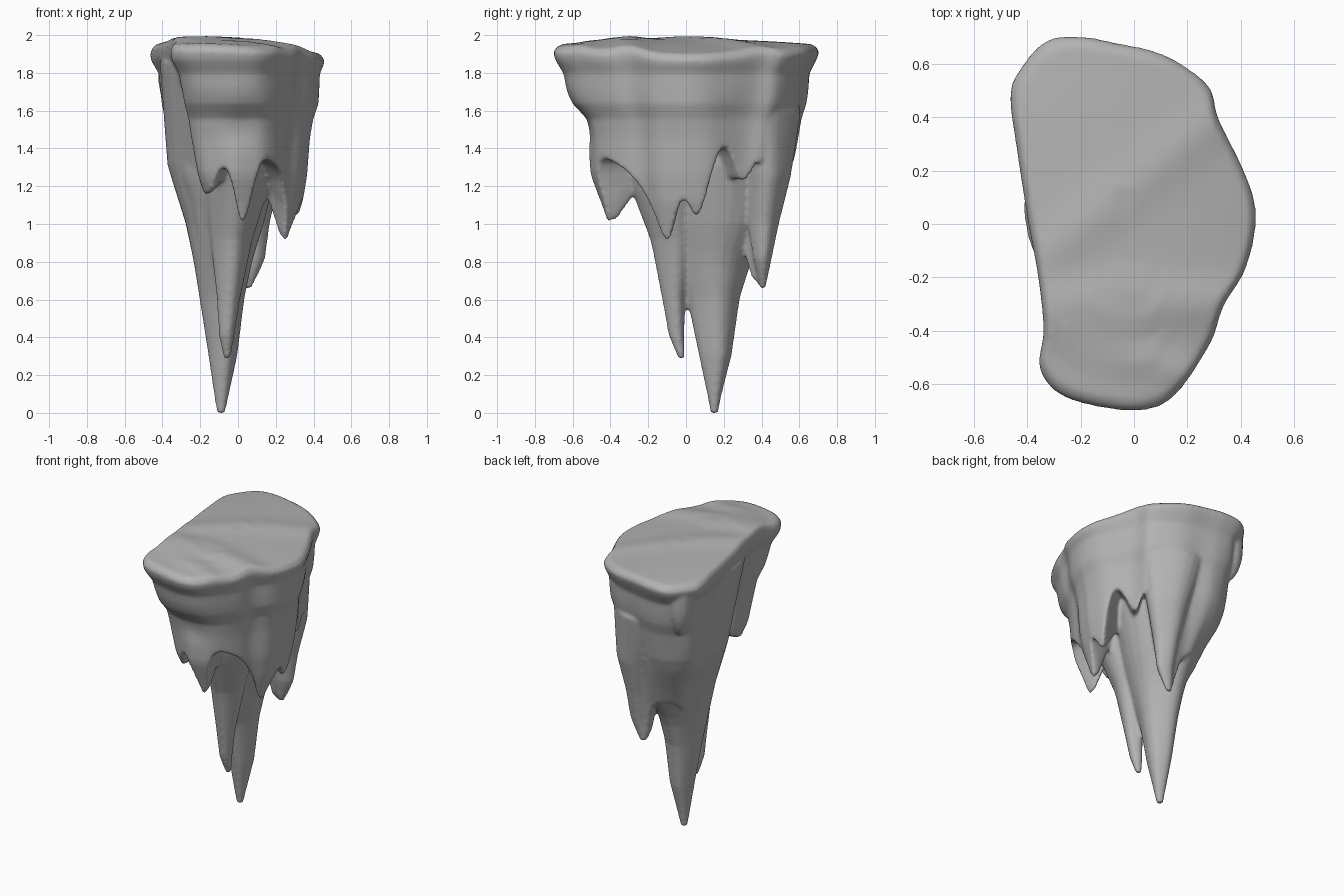
import bpy, bmesh, math

cube = bpy.data.objects.get("Cube")
if cube:
    bpy.data.objects.remove(cube, do_unlink=True)

stone = bpy.data.materials.new("grey stone")
stone.use_nodes = True
stone.diffuse_color = (0.45, 0.45, 0.45, 1)
stone.node_tree.nodes["Principled BSDF"].inputs["Base Color"].default_value = stone.diffuse_color

# Rim outline (x, y) and height where the curtain of rock ends below it
RIM = [(.46, -.03, 1.12), (.455, .1, 1.04), (.4, .24, 1.4), (.32, .4, 1.22), (.29, .51, 1.34),
       (.2, .59, 1.1), (.08, .65, .66), (-.06, .68, .88), (-.2, .705, .98), (-.33, .69, .98),
       (-.43, .58, .92), (-.465, .48, .85), (-.44, .28, .75), (-.4, .02, .85), (-.36, -.2, 1.2),
       (-.34, -.4, 1.2), (-.355, -.54, 1.15), (-.28, -.64, 1.18), (-.12, -.69, 1.29),
       (.04, -.7, 1.0), (.16, -.64, 1.32), (.29, -.45, 1.27), (.34, -.31, 1.1), (.42, -.18, .9)]

# Extents of the curtain at each height: z, x min, x max, y min, y max
WALL = [(1.93, -.45, .445, -.69, .69), (1.9, -.465, .46, -.71, .71), (1.85, -.46, .455, -.695, .69),
        (1.79, -.42, .435, -.655, .657), (1.69, -.41, .432, -.635, .65), (1.62, -.405, .43, -.603, .637),
        (1.56, -.39, .405, -.545, .614), (1.45, -.385, .385, -.522, .593), (1.25, -.365, .37, -.505, .555),
        (1.1, -.305, .345, -.45, .52), (.93, -.255, .29, -.4, .48), (.64, -.2, .2, -.3, .42)]

# Spikes, each as sections in the same form
SPIKES = {
    "long_spike": [(1.85, -.4, .2, -.4, .5), (1.3, -.36, .2, -.2, .53), (1.0, -.27, .13, -.13, .45),
                   (.8, -.23, .07, -.06, .34), (.6, -.2, .03, .01, .28), (.3, -.155, -.005, .07, .24),
                   (.08, -.125, -.05, .115, .185), (-.01, -.11, -.07, .13, .17)],
    "short_spike": [(1.8, -.25, .2, -.5, .1), (1.2, -.17, .16, -.29, .1), (.9, -.14, .07, -.18, .05),
                    (.6, -.11, .01, -.125, -.005), (.4, -.1, -.02, -.09, -.01), (.28, -.075, -.04, -.04, -.005)],
    "back_spike": [(1.6, -.25, .25, .2, .6), (1.25, -.08, .22, .3, .55), (1.0, -.01, .165, .33, .49),
                   (.8, .02, .14, .36, .45), (.65, .03, .07, .395, .42)],
}


def smooth_loop(points, steps=5):
    """Catmull-Rom curve through a closed loop of points."""
    result = []
    count = len(points)
    for i in range(count):
        a, b, c, d = (points[(i + k) % count] for k in (-1, 0, 1, 2))
        for s in range(steps):
            t = s / steps
            result.append(tuple(
                q + t * (r - p) / 2 + t * t * (p - 2.5 * q + 2 * r - w / 2)
                + t ** 3 * (1.5 * (q - r) + (w - p) / 2)
                for p, q, r, w in zip(a, b, c, d)))
    return result


def extents_at(sections, z):
    """Interpolated extents of a stack of sections."""
    for upper, lower in zip(sections, sections[1:]):
        if z >= lower[0]:
            t = min(1, (upper[0] - z) / (upper[0] - lower[0]))
            return [u + t * (v - u) for u, v in zip(upper[1:], lower[1:])]
    return sections[-1][1:]


def hump(value, centre, width):
    return math.exp(-((value - centre) / width) ** 2)


def top_height(x, y):
    """Gently rolling upper surface, falling away to the left side."""
    ridges = hump(y, -.3, .09) + .6 * hump(y + x / 3, -.5, .06) + .7 * hump(y - x * .8, .15, .12)
    return 1.972 - .23 * (x + .15) ** 2 - .06 * y * y + .022 * ridges


def loft(bm, rings):
    """Closed skin over rings of points listed from top to bottom."""
    loops = [[bm.verts.new(p) for p in ring] for ring in rings]
    count = len(loops[0])
    for upper, lower in zip(loops, loops[1:]):
        for i in range(count):
            j = (i + 1) % count
            bm.faces.new((upper[i], lower[i], lower[j], upper[j]))
    bm.faces.new(loops[0])
    bm.faces.new(reversed(loops[-1]))


def wall_point(x, y, z, phase):
    """Point of the outer wall at height z under a point of the rim."""
    x0, x1, y0, y1 = extents_at(WALL, z)
    px = x / .465 * (x1 if x > 0 else -x0)
    py = y / .71 * (y1 if y > 0 else -y0)
    # Shallow flutes run down below the lip
    depth = max(0, min(1, (1.75 - z) * 3))
    shrink = 1 - depth * .012 * math.sin(phase)
    if x < 0 and y < 0:
        # The front right corner leans in, with a groove behind it
        px *= 1 + .8 * max(0, 1.85 - z) * y
        px *= 1 - .3 * depth * hump(y, -.24, .09)
    elif x < 0:
        # The back right corner tapers into the long spike
        shrink -= .3 * max(0, 1.35 - z) * min(1, -x * 4) * min(1, y * 2)
    # Hollows under the lip at the front and left
    if y < 0:
        shrink -= .04 * hump(x, 0, .12) * hump(z, 1.5, .09)
    if x > 0:
        shrink -= .03 * hump(y, .3, .2) * hump(z, 1.58, .1)
    lift = (top_height(x, y) - 1.935) * max(0, (z - 1.8) / .13)
    return px * shrink, py * shrink, z + lift


def curtain_rings():
    columns = smooth_loop(RIM)
    rings = []
    # Upper surface, from the middle out to the lip
    for scale in (.05, .2, .35, .5, .62, .74, .85, .94):
        rings.append([(x * scale, y * scale, top_height(x * scale, y * scale)) for x, y, _ in columns])
    # Outer wall, each column stopping at its own ragged end
    heights = [1.925, 1.9, 1.86, 1.79] + [1.79 - .04 * k for k in range(1, 30)]
    for height in heights:
        rings.append([wall_point(x, y, max(height, end), i * .6) for i, (x, y, end) in enumerate(columns)])
    # Underside, folding back up into the rock
    edge = rings[-1]
    for scale, pull in ((.88, .08), (.65, .6), (.35, 1)):
        rings.append([(x * scale, y * scale, z + (max(z, 1.25) - z) * pull) for x, y, z in edge])
    return rings


def spike_rings(sections, sides=28, levels=24):
    rings = []
    top, bottom = sections[0][0], sections[-1][0]
    for k in range(levels + 1):
        z = top + (bottom - top) * k / levels
        x0, x1, y0, y1 = extents_at(sections, z)
        ring = []
        for i in range(sides):
            a = math.tau * i / sides
            r = 1 + .05 * math.sin(4 * a + z)
            ring.append(((x0 + x1 + (x1 - x0) * r * math.cos(a)) / 2,
                         (y0 + y1 + (y1 - y0) * r * math.sin(a)) / 2, z))
        rings.append(ring)
    return rings


def drip_rings(x, y, top, bottom, radius):
    """Small blob hanging from the lip."""
    steps = 8
    return [[(x + radius * s * math.cos(a), y + radius * s * math.sin(a), top + (bottom - top) * k / steps)
             for a in (math.tau * i / 12 for i in range(12))]
            for k, s in ((k, 1 - .8 * (k / steps) ** 3) for k in range(steps + 1))]


# Assemble the rock and fuse the parts into one skin
bm = bmesh.new()
loft(bm, curtain_rings())
for sections in SPIKES.values():
    loft(bm, spike_rings(sections))
loft(bm, drip_rings(-.34, .55, 1.85, 1.56, .085))
bmesh.ops.recalc_face_normals(bm, faces=bm.faces)
mesh = bpy.data.meshes.new("hanging_rock")
bm.to_mesh(mesh)
bm.free()
rock = bpy.data.objects.new("hanging_rock", mesh)
bpy.context.collection.objects.link(rock)

fuse = rock.modifiers.new("fuse", "REMESH")
fuse.mode = "VOXEL"
fuse.voxel_size = .012
soften = rock.modifiers.new("soften", "SMOOTH")
soften.factor = .5
soften.iterations = 6

bpy.ops.object.select_all(action="DESELECT")
rock.select_set(True)
bpy.context.view_layer.objects.active = rock
for name in ("fuse", "soften"):
    bpy.ops.object.modifier_apply(modifier=name)

# Rest the tip on the floor
low = min(v.co.z for v in rock.data.vertices)
for v in rock.data.vertices:
    v.co.z -= low
rock.data.materials.clear()
rock.data.materials.append(stone)
bpy.ops.object.shade_smooth_by_angle(angle=math.radians(60))
